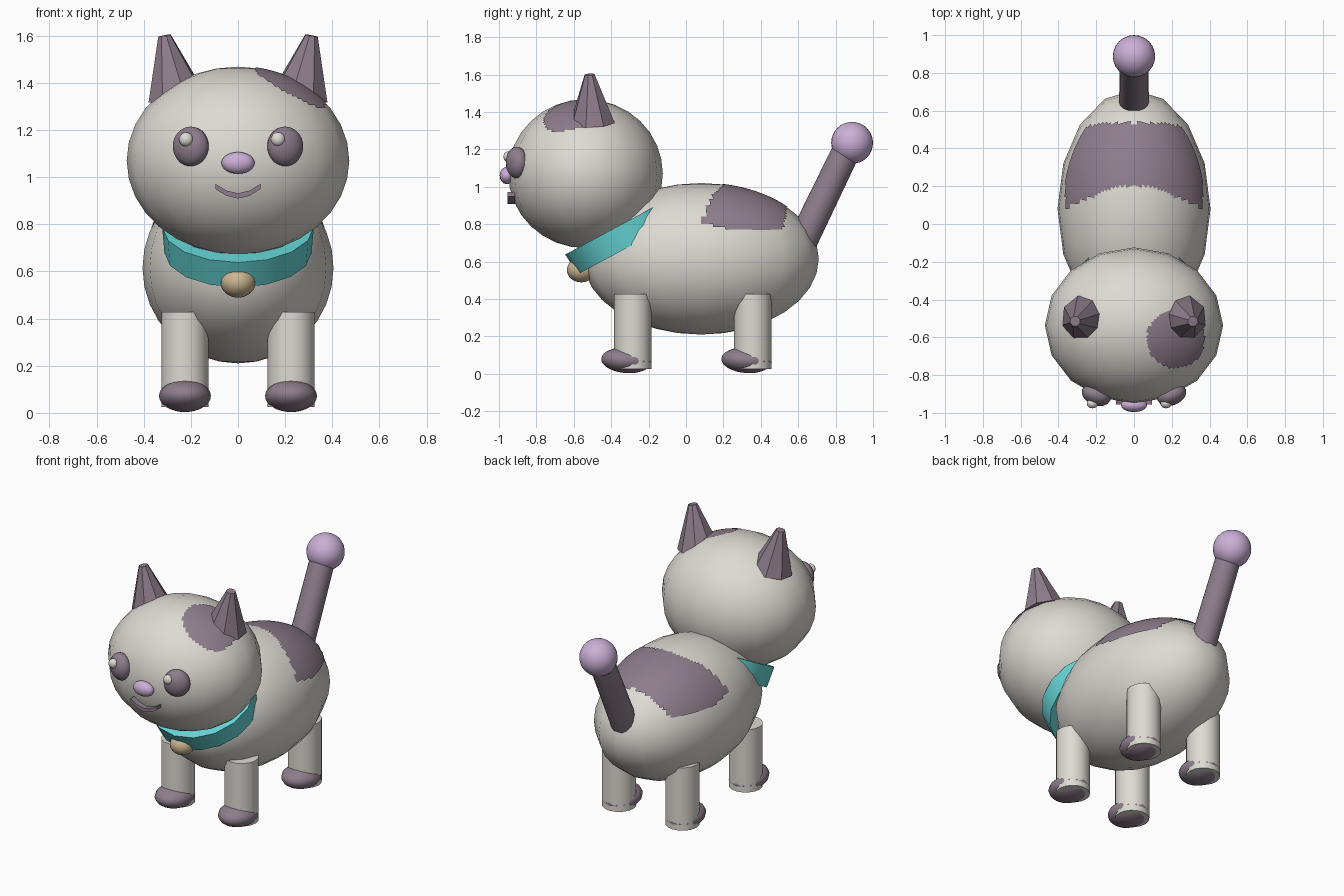
import bpy, bmesh, math
from mathutils import Matrix, Vector

if "Cube" in bpy.data.objects:
    bpy.data.objects.remove(bpy.data.objects["Cube"])


def material(name, rgb):
    m = bpy.data.materials.new(name)
    m.use_nodes = True
    m.diffuse_color = (*rgb, 1)
    m.node_tree.nodes["Principled BSDF"].inputs["Base Color"].default_value = (*rgb, 1)
    return m


FUR = material("pale_fur", (0.73, 0.70, 0.65))
DARK = material("dusky_mauve", (0.27, 0.205, 0.26))
PINK = material("lilac", (0.60, 0.43, 0.68))
TEAL = material("teal", (0.13, 0.66, 0.67))
GOLD = material("tan_gold", (0.60, 0.47, 0.28))


def finish(name, bm, mat):
    mesh = bpy.data.meshes.new(name)
    bm.to_mesh(mesh)
    bm.free()
    mesh.materials.append(mat)
    ob = bpy.data.objects.new(name, mesh)
    bpy.context.collection.objects.link(ob)
    bpy.ops.object.select_all(action="DESELECT")
    ob.select_set(True)
    bpy.context.view_layer.objects.active = ob
    bpy.ops.object.shade_smooth_by_angle(angle=math.radians(40))
    return ob


def ellipsoid(name, centre, radii, mat, segs=16, rings=16, rot=None, keep=None):
    """Ellipsoid; keep(point) limits it to a patch of its surface."""
    bm = bmesh.new()
    turn = rot or Matrix.Identity(4)
    place = Matrix.Translation(centre) @ turn @ Matrix.Diagonal((*radii, 1))
    bmesh.ops.create_uvsphere(bm, u_segments=segs, v_segments=rings, radius=1, matrix=place)
    if keep:
        outside = [f for f in bm.faces if not keep(f.calc_center_median())]
        bmesh.ops.delete(bm, geom=outside, context="FACES")
    return finish(name, bm, mat)


def frustum(name, start, end, r0, r1, mat, segs=16):
    bm = bmesh.new()
    a, b = Vector(start), Vector(end)
    axis = b - a
    place = Matrix.Translation((a + b) / 2) @ axis.to_track_quat("Z", "Y").to_matrix().to_4x4()
    bmesh.ops.create_cone(bm, cap_ends=True, segments=segs, radius1=r0, radius2=r1,
                          depth=axis.length, matrix=place)
    return finish(name, bm, mat)


# Body and head
BODY, BODY_R = Vector((0, 0.08, 0.615)), Vector((0.405, 0.63, 0.405))
HEAD, HEAD_R = Vector((0, -0.537, 1.07)), Vector((0.472, 0.413, 0.398))
ellipsoid("body", BODY, BODY_R, FUR)
ellipsoid("head", HEAD, HEAD_R, FUR)


# Fur patches lying just over the surface
def on_saddle(p):
    front = 0.2 - 0.4 * max(0, abs(p.x) - 0.08)
    return p.z > 0.77 and p.y > front and (p.x / 0.365) ** 4 + ((p.y - 0.15) / 0.385) ** 4 < 1


def on_crown(p):
    return p.z > HEAD.z and math.hypot(p.x - 0.22, p.y + 0.61) < 0.153


ellipsoid("back_patch", BODY, BODY_R * 1.006, DARK, 112, 80, keep=on_saddle)
ellipsoid("head_patch", HEAD, HEAD_R * 1.006, DARK, 112, 80, keep=on_crown)

# Paired parts
for side, s in (("left", 1), ("right", -1)):
    frustum(side + "_ear", (s * 0.262, -0.5, 1.34), (s * 0.312, -0.515, 1.6), 0.125, 0.028, DARK, 8)
    ellipsoid(side + "_eye", (s * 0.2, -0.905, 1.13), (0.08, 0.055, 0.084), DARK,
              rot=Matrix.Rotation(s * math.radians(22), 4, "Z"))
    ellipsoid(side + "_eye_glint", (s * 0.195 - 0.025, -0.95, 1.16), (0.03, 0.026, 0.03), FUR)
    for end, y in (("front", -0.285), ("back", 0.357)):
        frustum(f"{end}_{side}_leg", (s * 0.225, y, 0.025), (s * 0.225, y, 0.428), 0.1, 0.1, FUR)
        ellipsoid(f"{end}_{side}_foot", (s * 0.225, y - 0.033, 0.072), (0.11, 0.135, 0.068), DARK,
                  rot=Matrix.Rotation(math.radians(-4), 4, "X"))

# Nose and mouth
ellipsoid("nose", (0, -0.958, 1.06), (0.07, 0.038, 0.046), PINK)
path = [(-0.095, 0.96), (-0.05, 0.932), (0, 0.92), (0.05, 0.932), (0.095, 0.96)]
bm = bmesh.new()
rows = []
for x, z in path:
    rows.append([bm.verts.new((x, y, z + dz)) for y, dz in
                 ((-0.955, 0.011), (-0.955, -0.011), (-0.915, -0.011), (-0.915, 0.011))])
for a, b in zip(rows, rows[1:]):
    for i in range(4):
        j = (i + 1) % 4
        bm.faces.new((a[i], a[j], b[j], b[i]))
bm.faces.new(rows[0])
bm.faces.new(rows[-1])
bmesh.ops.recalc_face_normals(bm, faces=bm.faces)
finish("mouth", bm, DARK)

# Collar and bell
frustum("collar", (0, -0.303, 0.68), (0, -0.362, 0.79), 0.312, 0.322, TEAL)
ellipsoid("bell", (0, -0.56, 0.555), (0.075, 0.077, 0.066), GOLD)

# Tail with ball tip
frustum("tail", (0, 0.59, 0.64), (0, 0.875, 1.23), 0.08, 0.075, DARK)
ellipsoid("tail_ball", (0, 0.888, 1.235), (0.112, 0.112, 0.112), PINK, 24, 16)
